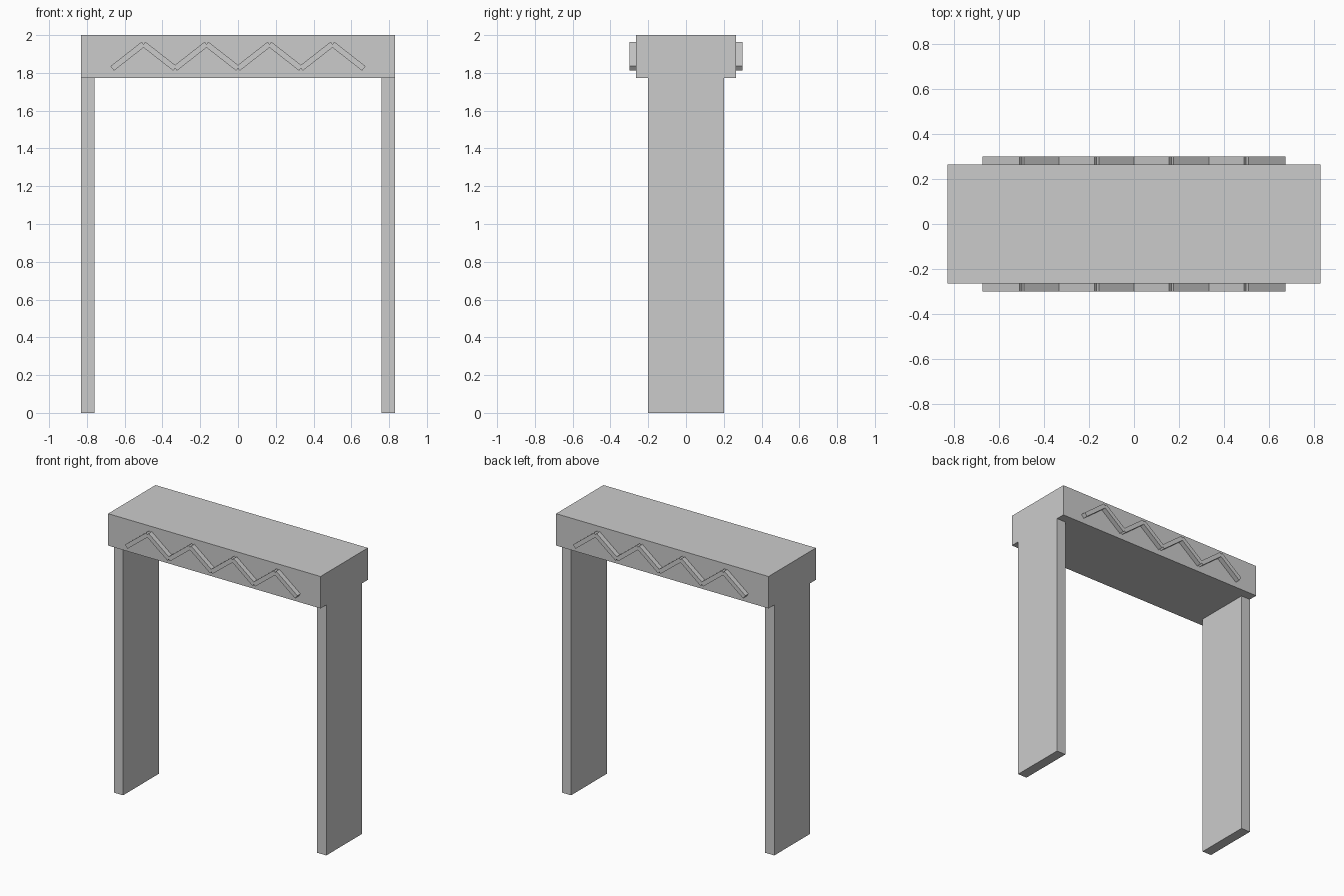
import bpy, math

if "Cube" in bpy.data.objects:
    bpy.data.objects.remove(bpy.data.objects["Cube"])


def box(name, size, loc, tilt=0.0):
    bpy.ops.mesh.primitive_cube_add(size=1, location=loc, rotation=(0, tilt, 0))
    ob = bpy.context.object
    ob.name = name
    ob.scale = size
    return ob


# Top beam
box("top_beam", (1.664, 0.53, 0.226), (0, 0, 1.887))

# Two flat legs, flush with the beam ends
for side, label in ((-1, "left"), (1, "right")):
    box(f"{label}_leg", (0.072, 0.4, 1.774), (side * 0.796, 0, 0.887))

# Raised zigzag trim on the front and back of the beam
STEP = 1 / 6
ANGLE = math.radians(38)
for side, label in ((-1, "front"), (1, "back")):
    for i in range(8):
        x = (i - 3.5) * STEP
        tilt = -ANGLE if i % 2 == 0 else ANGLE
        box(f"{label}_zigzag_bar_{i + 1}", (0.21, 0.04, 0.03),
            (x, side * 0.28, 1.888), tilt)
